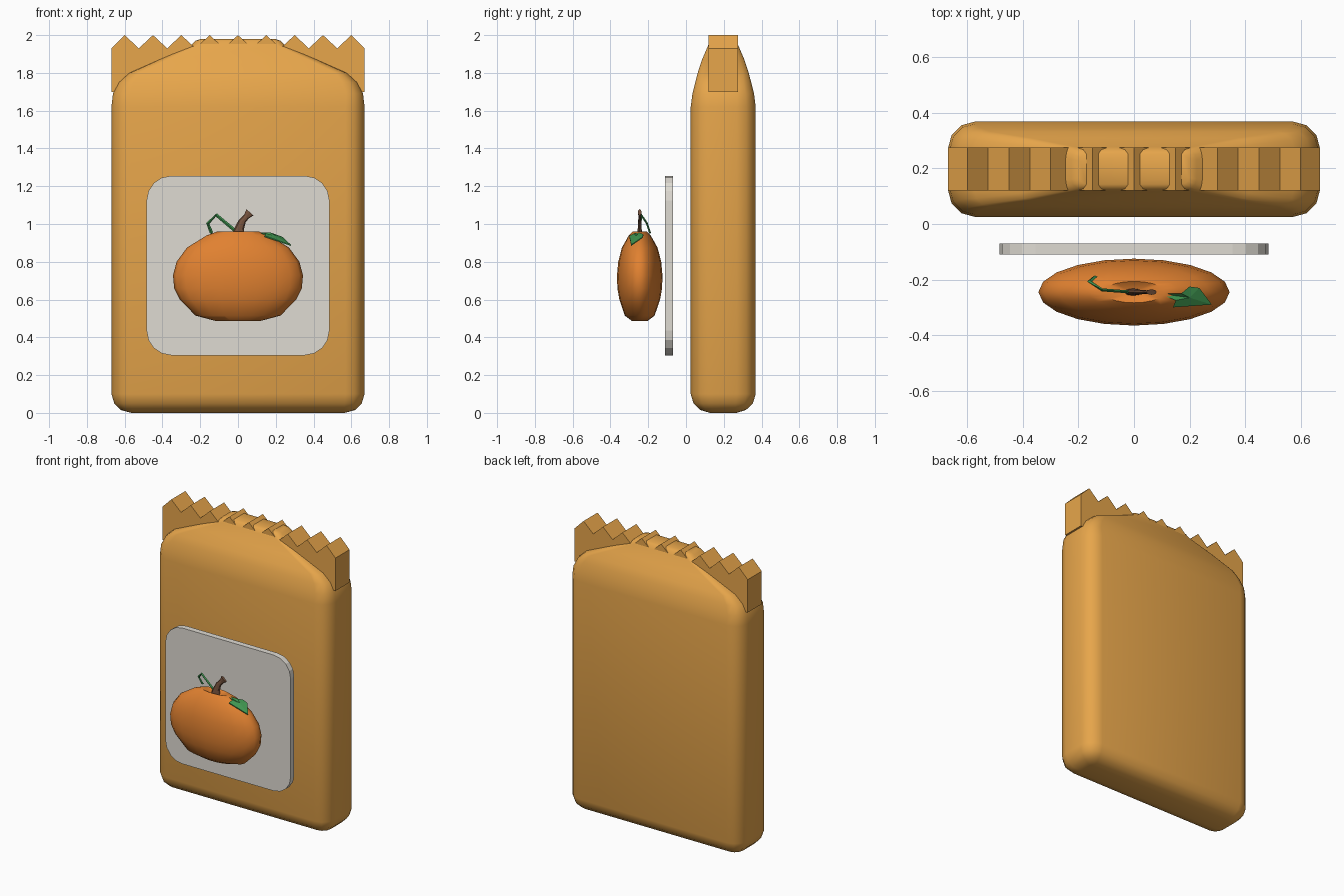
import bpy, bmesh
from math import sin, cos, pi, radians
from mathutils import Vector

if "Cube" in bpy.data.objects:
    bpy.data.objects.remove(bpy.data.objects["Cube"])


def material(name, rgb):
    m = bpy.data.materials.new(name)
    m.diffuse_color = (*rgb, 1)
    m.use_nodes = True
    m.node_tree.nodes["Principled BSDF"].inputs["Base Color"].default_value = m.diffuse_color
    return m


PAPER = material("orange_paper", (0.80, 0.38, 0.07))
CREAM = material("cream", (0.74, 0.71, 0.65))
ORANGE = material("pumpkin_orange", (0.75, 0.22, 0.03))
GREEN = material("green", (0.05, 0.30, 0.08))
BROWN = material("brown", (0.19, 0.09, 0.05))


def finish(bm, name, mat, smooth=None):
    bmesh.ops.recalc_face_normals(bm, faces=bm.faces)
    me = bpy.data.meshes.new(name)
    bm.to_mesh(me)
    bm.free()
    ob = bpy.data.objects.new(name, me)
    bpy.context.collection.objects.link(ob)
    me.materials.append(mat)
    if smooth:
        bpy.ops.object.select_all(action='DESELECT')
        ob.select_set(True)
        bpy.context.view_layer.objects.active = ob
        bpy.ops.object.shade_smooth_by_angle(angle=radians(smooth))
    return ob


def loft(name, rings, mat, smooth=None):
    """Skin a list of equal-length point rings and cap both ends."""
    bm = bmesh.new()
    vs = [[bm.verts.new(p) for p in r] for r in rings]
    n = len(vs[0])
    for a, b in zip(vs, vs[1:]):
        for i in range(n):
            bm.faces.new((a[i], a[(i + 1) % n], b[(i + 1) % n], b[i]))
    bm.faces.new(vs[0])
    bm.faces.new(vs[-1])
    return finish(bm, name, mat, smooth)


def prism(name, outline, y0, y1, mat):
    return loft(name, [[(x, y, z) for x, z in outline] for y in (y0, y1)], mat)


def rounded_rect(hx, hy, r, seg):
    pts = []
    for k, (sx, sy) in enumerate(((1, 1), (-1, 1), (-1, -1), (1, -1))):
        for i in range(seg + 1):
            a = (k + i / seg) * pi / 2
            pts.append((sx * (hx - r) + r * cos(a), sy * (hy - r) + r * sin(a)))
    return pts


# Bag body: rounded slab that pinches in towards the top
levels = [(0.0, 0.565, 0.07, 0.03), (0.015, 0.62, 0.12, 0.06), (0.05, 0.655, 0.157, 0.09),
          (0.10, 0.67, 0.172, 0.10), (1.62, 0.67, 0.172, 0.10), (1.69, 0.662, 0.163, 0.09),
          (1.75, 0.632, 0.148, 0.08), (1.80, 0.575, 0.135, 0.06), (1.87, 0.42, 0.112, 0.05),
          (1.945, 0.25, 0.08, 0.04), (1.97, 0.225, 0.07, 0.035), (1.98, 0.195, 0.055, 0.025)]
loft("bag_body", [[(x, y + 0.197, z) for x, y in rounded_rect(hx, hy, r, 3)]
                  for z, hx, hy, r in levels], PAPER, 60)

# Zigzag seal strip along the top
teeth = [(-0.67, 1.70), (-0.67, 1.93)]
for i in range(9):
    x = -0.6 + 0.15 * i
    teeth.append((x, 2.0))
    if i < 8:
        teeth.append((x + 0.075, 1.93))
teeth += [(0.67, 1.93), (0.67, 1.70)]
prism("seal_strip", teeth, 0.12, 0.275, PAPER)

# Label plate floating in front of the bag
prism("label_plate", [(x, z + 0.78) for x, z in rounded_rect(0.484, 0.475, 0.13, 4)],
      -0.11, -0.07, CREAM)


# Pumpkin: flattened lathe with dimpled ends
def ellipse(rx, ry, x, y, z, n):
    return [(x + rx * cos(2 * pi * i / n), y + ry * sin(2 * pi * i / n), z) for i in range(n)]


profile = [(0.03, 0.505), (0.12, 0.487), (0.225, 0.515), (0.308, 0.60), (0.338, 0.66),
           (0.344, 0.728), (0.325, 0.80), (0.27, 0.875), (0.165, 0.94), (0.11, 0.96),
           (0.03, 0.94)]
loft("pumpkin", [ellipse(r, r * 0.35, 0, -0.245, z, 20) for r, z in profile], ORANGE, 60)

# Stem: bent, with a flared cut end
stem = [((-0.004, 0.935), (1, 0), 0.034), ((0.004, 0.97), (1, 0), 0.027),
        ((0.022, 1.015), (0.9, -0.25), 0.021), ((0.045, 1.04), (0.7, -0.7), 0.016),
        ((0.063, 1.062), (0.75, -0.66), 0.025)]
loft("stem", [[(cx + ux * r * cos(i * pi / 4), -0.245 + 0.4 * r * sin(i * pi / 4),
                cz + uz * r * cos(i * pi / 4)) for i in range(8)]
              for (cx, cz), (ux, uz), r in stem], BROWN)

# Tendril: thin kinked tube
path = [Vector(p) for p in ((-0.01, -0.245, 0.96), (-0.115, -0.237, 1.048),
                            (-0.16, -0.207, 1.003), (-0.14, -0.19, 0.952))]
rings = []
for i, p in enumerate(path):
    d = (path[min(i + 1, 3)] - path[max(i - 1, 0)]).normalized()
    side = Vector((0, 1, 0)).cross(d).normalized()
    up = d.cross(side)
    rings.append([p + 0.009 * (side * cos(k * pi / 2) + 0.6 * up * sin(k * pi / 2))
                  for k in range(4)])
loft("tendril", rings, GREEN)

# Leaf: thin pointed sheet lying on the shoulder of the pumpkin
edge = [(0.09, -0.25, 0.956), (0.17, -0.25, 0.955), (0.20, -0.225, 0.945),
        (0.235, -0.23, 0.932), (0.28, -0.29, 0.89), (0.14, -0.30, 0.938),
        (0.15, -0.275, 0.95)]
mid = (0.20, -0.265, 0.937)
bm = bmesh.new()
for dz in (0, -0.006):
    vs = [bm.verts.new((x, y, z + dz)) for x, y, z in edge]
    c = bm.verts.new((mid[0], mid[1], mid[2] + dz))
    for i in range(7):
        bm.faces.new((vs[i], vs[(i + 1) % 7], c))
bmesh.ops.bridge_loops(bm, edges=[e for e in bm.edges if e.is_boundary])
finish(bm, "leaf", GREEN)
